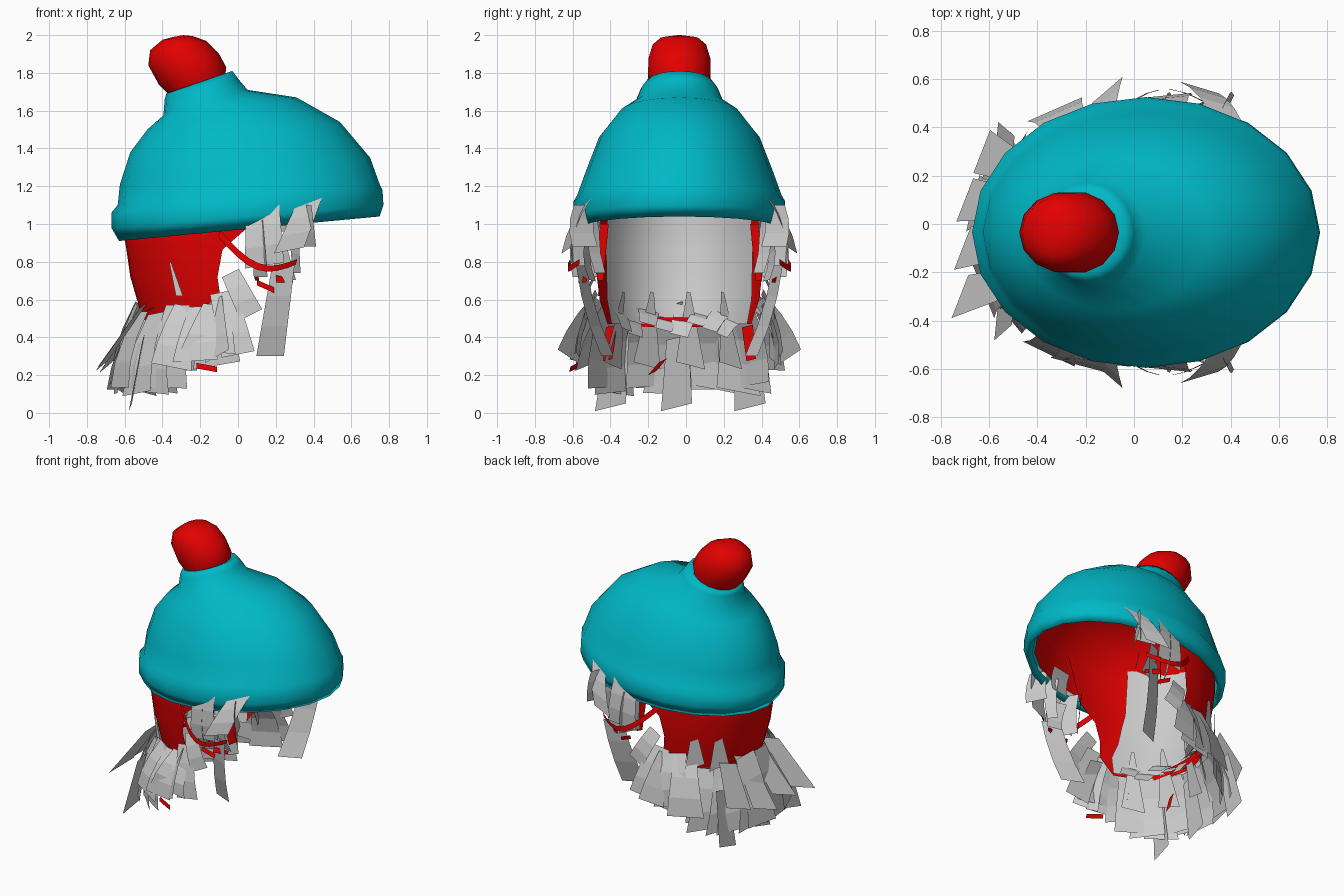
import bpy, math, random
from mathutils import Vector

random.seed(4)
cube = bpy.data.objects.get("Cube")
if cube:
    bpy.data.objects.remove(cube)

CY = -0.035  # symmetry plane of the head, which faces +x


def material(name, rgb):
    m = bpy.data.materials.new(name)
    m.use_nodes = True
    m.diffuse_color = (*rgb, 1)
    node = next(n for n in m.node_tree.nodes if n.type == 'BSDF_PRINCIPLED')
    node.inputs["Base Color"].default_value = (*rgb, 1)
    node.inputs["Roughness"].default_value = 0.8
    return m


TEAL = material("teal wool", (0, 0.48, 0.57))
RED = material("red", (0.77, 0, 0))
GREY = material("light grey hair", (0.6, 0.6, 0.6))


def make(name, verts, faces, mat, smooth=False):
    me = bpy.data.meshes.new(name)
    me.from_pydata(verts, [], faces)
    me.materials.append(mat)
    for p in me.polygons:
        p.use_smooth = smooth
    ob = bpy.data.objects.new(name, me)
    bpy.context.collection.objects.link(ob)
    return ob


def loft(name, rings, mat, n=20, spans=None, cap=False):
    """Skin tilted ellipses given as (left x, z, right x, z, half width)."""
    verts, faces = [], []
    cols = n + 1 if spans else n
    for r, (lx, lz, rx, rz, hw) in enumerate(rings):
        for i in range(cols):
            if spans:
                a = math.pi + math.radians(spans[r]) * (1 - 2 * i / n)
            else:
                a = 2 * math.pi * i / n
            k = math.cos(a)
            verts.append(((lx + rx) / 2 + (rx - lx) / 2 * k,
                          CY + hw * math.sin(a),
                          (lz + rz) / 2 + (rz - lz) / 2 * k))
    for r in range(len(rings) - 1):
        for i in range(n):
            j = i + 1 if spans else (i + 1) % n
            a, b = r * cols, (r + 1) * cols
            quad = (a + i, a + j, b + j, b + i)
            faces.append(quad[::-1] if spans else quad)
    if cap:
        faces.append(tuple(range((len(rings) - 1) * cols, len(rings) * cols)))
    return make(name, verts, faces, mat, True)


# Hat: rolled brim, crown and collar
loft("hat", [
    (-.615, .95, .71, 1.08, .51),
    (-.63, .91, .75, 1.04, .54),
    (-.67, .98, .77, 1.10, .56),
    (-.67, 1.06, .765, 1.18, .56),
    (-.637, 1.1, .75, 1.21, .54),
    (-.625, 1.21, .70, 1.35, .495),
    (-.57, 1.38, .54, 1.54, .425),
    (-.48, 1.5, .31, 1.67, .32),
    (-.395, 1.575, .05, 1.71, .235),
    (-.388, 1.66, .0, 1.77, .205),
    (-.38, 1.69, -.03, 1.81, .175),
    (-.33, 1.69, -.08, 1.78, .12)], TEAL, cap=True)

# Pompom
loft("pompom", [
    (-.35, 1.67, -.07, 1.77, .15),
    (-.42, 1.74, -.062, 1.83, .17),
    (-.475, 1.84, -.10, 1.90, .168),
    (-.465, 1.92, -.17, 1.97, .145),
    (-.40, 1.975, -.24, 1.995, .10),
    (-.345, 1.99, -.29, 2.0, .03)], RED, n=14, cap=True)

# Scalp: dome inside the hat, open-faced back of the head, hair lining
loft("scalp_dome", [
    (-.60, .98, .70, 1.08, .49),
    (-.60, 1.18, .66, 1.30, .47),
    (-.52, 1.34, .50, 1.49, .38),
    (-.36, 1.5, .18, 1.6, .2)], RED, cap=True)
BACK = [(-.595, 1.28, .62, 1.33, .45), (-.605, .95, .6, .99, .465),
        (-.59, .86, .59, .87, .46), (-.57, .72, .57, .72, .445),
        (-.535, .6, .56, .6, .43), (-.50, .47, .55, .47, .41)]
loft("scalp_back", BACK, RED, spans=[106, 94, 82, 79, 79, 68])
inner = [(l + .035, z, r, q, w - .02) for l, z, r, q, w in BACK]
loft("inner_hair", inner, GREY, n=9, spans=[58, 60, 62, 65, 69, 67])


def card(store, top, bot, w0, w1, across, bulge=(0, 0, 0), rows=3):
    """Add one bent strip of hair to the store."""
    verts, faces = store
    top, bot, bulge = Vector(top), Vector(bot), Vector(bulge)
    across = Vector(across).normalized()
    base = len(verts)
    for r in range(rows + 1):
        t = r / rows
        p = top.lerp(bot, t) + bulge * math.sin(math.pi * t)
        h = across * (w0 + (w1 - w0) * t) / 2
        verts += [tuple(p - h), tuple(p + h)]
    for r in range(rows):
        i = base + 2 * r
        faces.append((i, i + 1, i + 3, i + 2))


def ring_point(a, rx, ry, z):
    return Vector((-.06 + rx * math.cos(a), CY + ry * math.sin(a), z))


# Broad flaring locks around the nape, in two layers
nape = ([], [])
j = random.uniform
for layer, count in ((0, 10), (1, 9)):
    for i in range(count):
        a = math.radians(96 + 168 * (i + .5 * layer) / (count - .5))
        side = abs(math.sin(a)) ** 6
        flare = j(0, .07)
        top = ring_point(a, .48, .44, .53 + .08 * side + j(-.05, .05))
        bot = ring_point(a + j(-.06, .06), .56 + flare, .50 + flare,
                         .055 + .03 * layer + .2 * side + j(-.02, .02) + flare)
        tangent = Vector((-math.sin(a), math.cos(a), j(-.2, .2)))
        out = Vector((math.cos(a), math.sin(a), 0)) * .03
        card(nape, top, bot, .15, j(.23, .29), tangent, out)
# Long outer tips that stick out at the back corners
for y, x, z in ((-.30, -.72, .25), (.3, -.63, .3), (.1, -.70, .24),
                (-.1, -.71, .27)):
    card(nape, (-.5, y * .8, .57), (x, y, z), .14, .2, (.35, .9, .3))
# Lowest tips and a few stray locks against the scalp
for y in (-.4, -.05, .34):
    card(nape, (-.50, y * .9, .4), (-.57, y, .03), .12, .17, (.1, 1, .25))
for deg in (120, 138):
    a = math.radians(deg)
    card(nape, ring_point(a, .53, .47, .74), ring_point(a, .53, .46, .54), .06, .14,
         (-math.sin(a), math.cos(a), .4))
card(nape, (-.36, -.44, .8), (-.31, -.46, .62), .01, .04, (1, -.4, 0))
make("nape_locks", *nape, GREY)

# Short curls and pointed locks tucked inside the nape
tucked = ([], [])
for i in range(8):
    a = math.radians(125 + 110 * i / 7)
    tangent = (-math.sin(a), math.cos(a), .25)
    card(tucked, ring_point(a, .46, .41, .50 + .04 * (i % 2)),
         ring_point(a + .15, .33, .31, .41 + .03 * (i % 3)), .14, .1,
         tangent, (0, 0, .03))
    if i % 2:
        card(tucked, ring_point(a, .36, .36, .64), ring_point(a, .45, .43, .25),
             .02, .16, tangent)
make("tucked_curls", *tucked, GREY)

# Temple and cheek locks, mirrored on both sides
LOCKS = [  # top, bottom, widths, across
    ((.13, .53, 1.09), (.14, .56, .78), .18, .21, (1, .1, .15)),
    ((.38, .48, 1.13), (.27, .60, .86), .14, .17, (1, -.3, .2)),
    ((.36, .50, 1.10), (.38, .50, .88), .13, .15, (.45, .9, 0)),
    ((.10, .50, 1.02), (.12, .50, .72), .13, .15, (.5, .9, 0)),
    ((.24, .41, 1.12), (.24, .43, .96), .16, .16, (1, -.2, 0)),
    ((.24, .52, .78), (.17, .38, .30), .13, .16, (1, .45, 0)),
    ((-.04, .44, .74), (.07, .50, .52), .10, .13, (1, -.1, .5)),
    ((.2, .48, .92), (.26, .46, .70), .10, .10, (1, .4, .1)),
    ((.29, .45, 1.05), (.31, .42, .74), .09, .07, (.6, .8, 0)),
    ((-.08, .44, .64), (.0, .54, .31), .14, .18, (1, .1, .2)),
    ((-.12, .43, .60), (-.11, .59, .30), .10, .18, (.7, .6, .4)),
]
for s, side in ((1, "left"), (-1, "right")):
    def flip(v):
        return (v[0], CY + s * v[1], v[2])

    def turn(v):
        return (v[0], s * v[1], v[2])
    locks, reds = ([], []), ([], [])
    for top, bot, w0, w1, across in LOCKS:
        card(locks, flip(top), flip(bot), w0, w1, turn(across),
             turn((0, .02, 0)))
    make("temple_locks_" + side, *locks, GREY)

    # Thin red strand sweeping across the cheek, and red tufts
    card(reds, flip((-.10, .47, .95)), flip((.31, .53, .80)), .04, .03,
         (.25, 0, 1), turn((0, .09, -.1)), 8)
    card(reds, flip((.10, .52, .69)), flip((.19, .50, .65)), .03, .03, (0, .3, 1))
    card(reds, flip((.20, .53, .71)), flip((.29, .49, .70)), .04, .02, (0, .3, 1))
    card(reds, flip((.08, .40, 1.0)), flip((.10, .42, .70)), .06, .04, (.5, .8, 0))
    card(reds, flip((-.3, .36, .46)), flip((-.28, .38, .28)), .07, .06, (.5, .8, .2))
    make("red_strands_" + side, *reds, RED)

# Red tufts behind the neck
red_bits = ([], [])
card(red_bits, (-.40, -.28, .48), (-.40, .22, .48), .05, .05, (0, 0, 1),
     (-.04, 0, 0), 5)
card(red_bits, (-.42, -.12, .28), (-.44, -.18, .21), .05, .05, (0, 1, .5))
card(red_bits, (-.22, -.575, .25), (-.11, -.615, .23), .03, .03, (0, .2, 1))
make("red_nape_tufts", *red_bits, RED)
